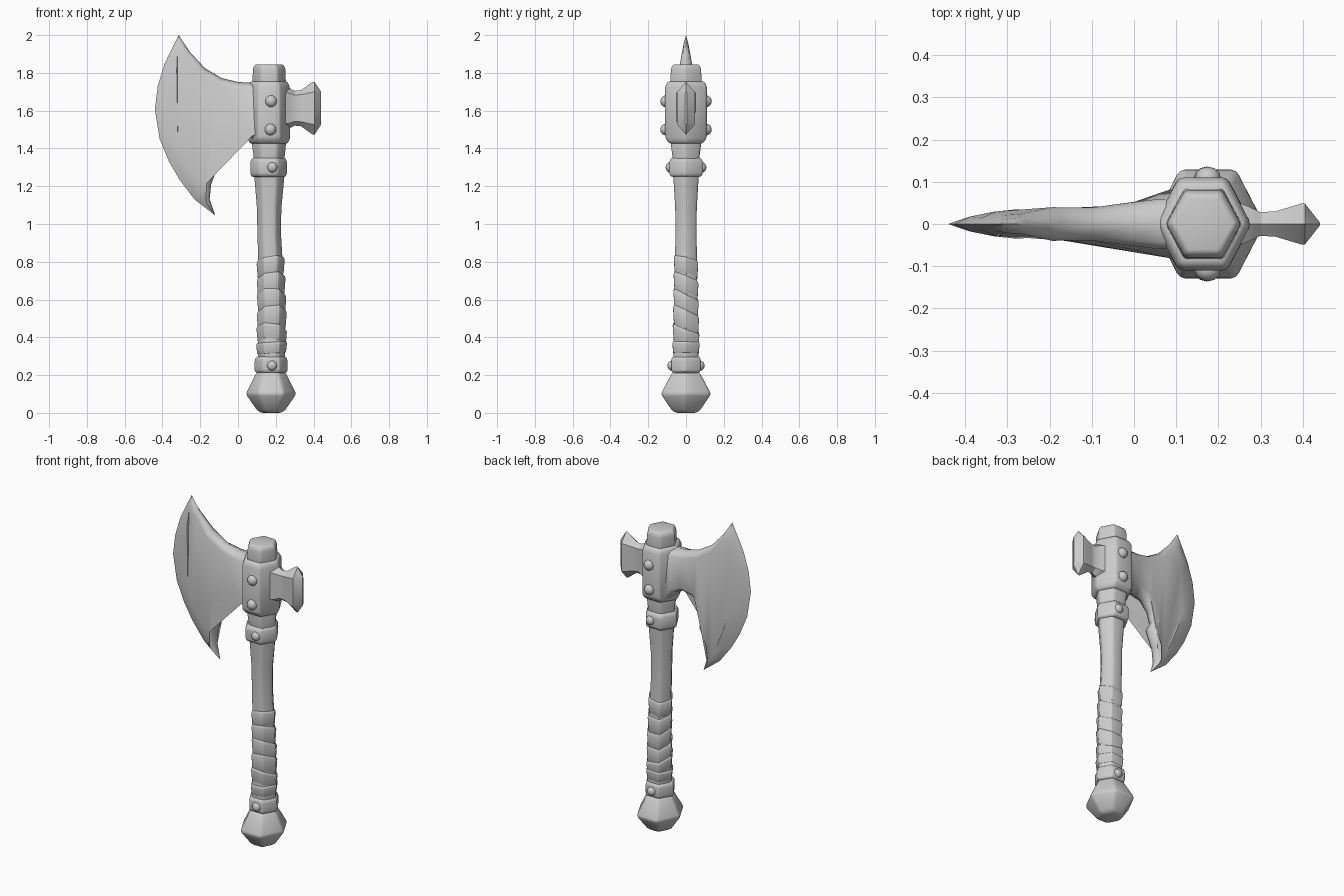
import bpy, bmesh, math
from mathutils import Vector

if "Cube" in bpy.data.objects:
    bpy.data.objects.remove(bpy.data.objects["Cube"])


def finish(name, bm, angle=38, bevel=0.0):
    bmesh.ops.recalc_face_normals(bm, faces=bm.faces)
    me = bpy.data.meshes.new(name)
    bm.to_mesh(me)
    bm.free()
    ob = bpy.data.objects.new(name, me)
    bpy.context.collection.objects.link(ob)
    for p in me.polygons:
        p.use_smooth = True
    if bevel:
        m = ob.modifiers.new("bevel", 'BEVEL')
        m.width, m.segments, m.limit_method = bevel, 2, 'ANGLE'
        m.angle_limit = math.radians(25)
    else:
        me.set_sharp_from_angle(angle=math.radians(angle))
    return ob


def loft(name, rings, **kw):
    bm = bmesh.new()
    rows = [[bm.verts.new(p) for p in r] for r in rings]
    for a, b in zip(rows, rows[1:]):
        for i in range(len(a)):
            j = (i + 1) % len(a)
            bm.faces.new((a[i], a[j], b[j], b[i]))
    bm.faces.new(rows[0][::-1])
    bm.faces.new(rows[-1])
    return finish(name, bm, **kw)


def hexagon(z, cx, rx, ry, tilt=0.0, phase=0.0):
    return [(cx + rx * math.cos(a), ry / 0.866 * math.sin(a), z + tilt * math.cos(a - phase))
            for a in (math.radians(60 * i) for i in range(6))]


def lerp_table(t, x):
    if x <= t[0][0]:
        return t[0][1]
    for (a, u), (b, v) in zip(t, t[1:]):
        if x <= b:
            return u + (v - u) * (x - a) / (b - a)
    return t[-1][1]


# hexagonal stacks: (z, centre x, half width x, half width y)
loft("pommel", [hexagon(*p) for p in [
    (0, .175, .055, .055), (.015, .175, .078, .075), (.1, .175, .137, .133),
    (.215, .175, .08, .072)]], bevel=.012)
shaft = [(.2, .177, .075, .066), (.35, .178, .076, .066), (.55, .179, .072, .061),
         (.8, .172, .068, .058), (.95, .165, .066, .056), (1.08, .165, .068, .057),
         (1.25, .166, .083, .067), (1.36, .165, .086, .072), (1.46, .163, .098, .085)]
loft("shaft", [hexagon(*p) for p in shaft], bevel=.012)
loft("lower_collar", [hexagon(*p) for p in [
    (.212, .176, .082, .07), (.225, .175, .09, .078), (.285, .175, .088, .078),
    (.298, .175, .078, .07)]], bevel=.008)
loft("upper_collar", [hexagon(*p) for p in [
    (1.25, .162, .092, .078), (1.265, .162, .099, .089), (1.33, .162, .099, .089),
    (1.35, .162, .09, .078)]], bevel=.008)
loft("head_socket", [hexagon(*p) for p in [
    (1.425, .163, .104, .088), (1.455, .163, .116, .11), (1.725, .163, .114, .11),
    (1.755, .163, .102, .098)]], bevel=.012)
loft("top_cap", [hexagon(*p) for p in [
    (1.7, .165, .092, .087), (1.825, .165, .088, .079), (1.845, .165, .076, .068)]], bevel=.008)

# leather wrap: slanted bands around the grip
for k, (z, h, tilt, ph) in enumerate([(.345, .03, .005, 0), (.41, .04, .03, 4.4), (.49, .05, .035, 4.9),
                                      (.58, .05, .035, 4.6), (.67, .05, .03, 5.0), (.77, .045, .02, 5.3)]):
    cx, rx, ry = (lerp_table([(s[0], s[i]) for s in shaft], z) for i in (1, 2, 3))
    loft("grip_wrap_%d" % k, [hexagon(z - h, cx, rx + .001, ry + .001, tilt, ph),
                              hexagon(z + h * .7, cx, rx + .007, ry + .006, tilt, ph),
                              hexagon(z + h, cx, rx + .001, ry + .001, tilt, ph)], bevel=.004)

# rivets on both faces
for k, (x, y, z, r) in enumerate([(.175, .108, 1.65, .031), (.172, .108, 1.5, .031),
                                  (.182, .083, 1.3, .028), (.18, .074, .25, .027)]):
    for s in (-1, 1):
        bm = bmesh.new()
        bmesh.ops.create_uvsphere(bm, u_segments=12, v_segments=8, radius=r)
        for v in bm.verts:
            v.co = Vector((x + v.co.x, s * y + v.co.y * .9, z + v.co.z))
        finish("rivet_%d_%s" % (k, "front" if s < 0 else "back"), bm, 60)


# hammer poll behind the head: (x, half width, flat half height, half height)
def poll_ring(x, w, zs, zh):
    return [(x, y, 1.613 + z) for y, z in
            [(0, zh), (w, zs), (w, -zs), (0, -zh), (-w, -zs), (-w, zs)]]


loft("hammer_poll", [poll_ring(*p) for p in [
    (.2, .07, .09, .12), (.27, .042, .08, .108), (.3, .028, .07, .092), (.335, .03, .072, .096),
    (.395, .048, .085, .14), (.405, .048, .085, .14), (.44, .004, .08, .087)]], angle=30)

# blade outline: (x, z, inset depth), cutting edge first, then inner edge and neck
cutting = [(-.314, 2.0, .09), (-.352, 1.925, .035), (-.39, 1.845, .07), (-.425, 1.73, .1),
           (-.44, 1.607, .11), (-.415, 1.45, .1), (-.365, 1.33, .09), (-.31, 1.235, .075),
           (-.23, 1.13, .045), (-.12, 1.045, .07)]
inner = [(-.15, 1.13, .02), (-.142, 1.21, .025), (-.1, 1.32, .025), (-.127, 1.37, .025),
         (-.106, 1.43, .03), (-.06, 1.485, .035), (0, 1.502, .035), (.04, 1.485, .035),
         (.065, 1.445, .03), (.13, 1.44, .025), (.13, 1.75, .025), (.06, 1.748, .03),
         (0, 1.752, .035), (-.085, 1.772, .035), (-.175, 1.825, .03), (-.254, 1.91, .02)]
outline = cutting + inner
thick = [(-.44, .002), (-.36, .026), (-.23, .04), (-.1, .039), (0, .052), (.08, .08), (.13, .092)]


def half_thickness(x, z):
    return max(.003, min(lerp_table(thick, x), .2 * (2 - z) + .003, .35 * (z - 1.03)))


bm = bmesh.new()
n = len(outline)
normals = []
for i, (x, z, d) in enumerate(outline):
    a, b = outline[i - 1], outline[(i + 1) % n]
    e, f = Vector((x - a[0], z - a[1])).normalized(), Vector((b[0] - x, b[1] - z)).normalized()
    normals.append(Vector((-e.y - f.y, e.x + f.x)).normalized())
rim = [bm.verts.new((x, 0, z)) for x, z, d in outline]
for s in (-1, 1):
    prev = rim
    for frac, soft in ((.4, .75), (1, 1)):
        ring = []
        for i, (x, z, d) in enumerate(outline):
            px, pz = x + normals[i].x * d * frac, z + normals[i].y * d * frac
            t = half_thickness(px, pz)
            t = min(t, .42 * d * frac + .002) if i < len(cutting) else t * soft
            ring.append(bm.verts.new((px, s * t, pz)))
        for i in range(n):
            j = (i + 1) % n
            bm.faces.new((prev[i], prev[j], ring[j], ring[i]))
        prev = ring
    face = bm.faces.new(prev)
    bmesh.ops.triangulate(bm, faces=[face], ngon_method='BEAUTY')
finish("axe_blade", bm, 50)
